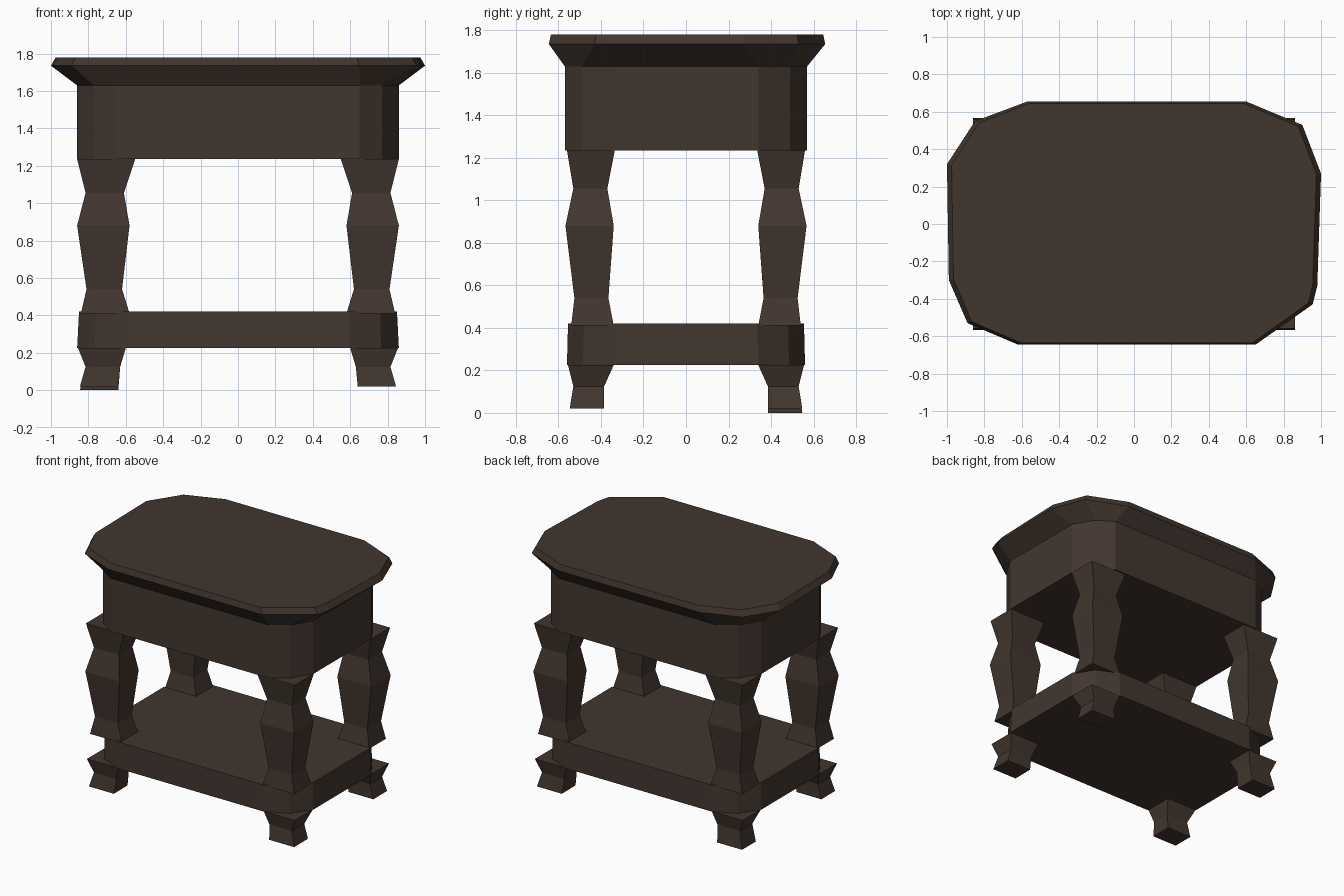
import bpy, bmesh

if "Cube" in bpy.data.objects:
    bpy.data.objects.remove(bpy.data.objects["Cube"])

wood = bpy.data.materials.new("dark brown wood")
wood.diffuse_color = (0.055, 0.037, 0.028, 1)
wood.use_nodes = True
wood.node_tree.nodes["Principled BSDF"].inputs["Base Color"].default_value = wood.diffuse_color


def loft(name, rings):
    """Skin a closed solid through rings of equal vertex count."""
    bm = bmesh.new()
    loops = [[bm.verts.new(p) for p in ring] for ring in rings]
    n = len(loops[0])
    for a, b in zip(loops, loops[1:]):
        for i in range(n):
            j = (i + 1) % n
            bm.faces.new((a[i], a[j], b[j], b[i]))
    bm.faces.new(loops[0][::-1])
    bm.faces.new(loops[-1])
    bmesh.ops.recalc_face_normals(bm, faces=bm.faces)
    mesh = bpy.data.meshes.new(name)
    bm.to_mesh(mesh)
    bm.free()
    mesh.materials.append(wood)
    obj = bpy.data.objects.new(name, mesh)
    bpy.context.collection.objects.link(obj)
    return obj


def outline(corner, z):
    """Mirror three corner points into a 12-sided outline, starting back right."""
    c = corner
    pts = c + [(-x, y) for x, y in c[::-1]]
    pts += [(-x, -y) for x, y in c] + [(x, -y) for x, y in c[::-1]]
    return [(x, y, z) for x, y in pts]


# Apron box under the top
body = [(0.86, 0.34), (0.77, 0.49), (0.65, 0.57)]
loft("apron", [outline(body, 1.235), outline(body, 1.63)])

# Table top, slightly uneven outline flaring out of the apron
rim = [(1, 0.27), (0.9, 0.53), (0.6, 0.655), (-0.57, 0.655), (-0.85, 0.55), (-1, 0.32),
       (-0.99, -0.3), (-0.89, -0.53), (-0.62, -0.645),
       (0.65, -0.645), (0.955, -0.43), (0.98, -0.33)]
loft("table_top", [outline(body, 1.63),
                   [(x, y, 1.735) for x, y in rim],
                   [(x * 0.975, y * 0.985, 1.78) for x, y in rim]])

# Lower shelf
shelf = [(0.86, 0.34), (0.765, 0.485), (0.6, 0.56)]
shelf_top = [(0.85, 0.335), (0.76, 0.48), (0.6, 0.555)]
loft("shelf", [outline(shelf, 0.225), outline(shelf_top, 0.42)])

# Square turned profiles: z, inner x, outer x, inner y, outer y
leg = [(0.41, 0.58, 0.84, 0.34, 0.54), (0.54, 0.62, 0.81, 0.365, 0.525),
       (0.88, 0.58, 0.86, 0.34, 0.567), (1.055, 0.61, 0.815, 0.37, 0.53),
       (1.235, 0.55, 0.86, 0.335, 0.56)]
foot = [(0.02, 0.64, 0.845, 0.385, 0.547), (0.125, 0.63, 0.815, 0.385, 0.53),
        (0.225, 0.6, 0.855, 0.34, 0.555)]

# Four legs and feet
for side, sx in (("left", -1), ("right", 1)):
    for end, sy in (("front", -1), ("back", 1)):
        for part, prof in (("leg", leg), ("foot", foot)):
            rings = []
            for z, x0, x1, y0, y1 in prof:
                if z == 0.02 and side == "left" and end == "back":
                    z = 0.0
                rings.append([(sx * x, sy * y, z) for x, y in
                              ((x0, y0), (x1, y0), (x1, y1), (x0, y1))])
            loft(f"{end}_{side}_{part}", rings)
